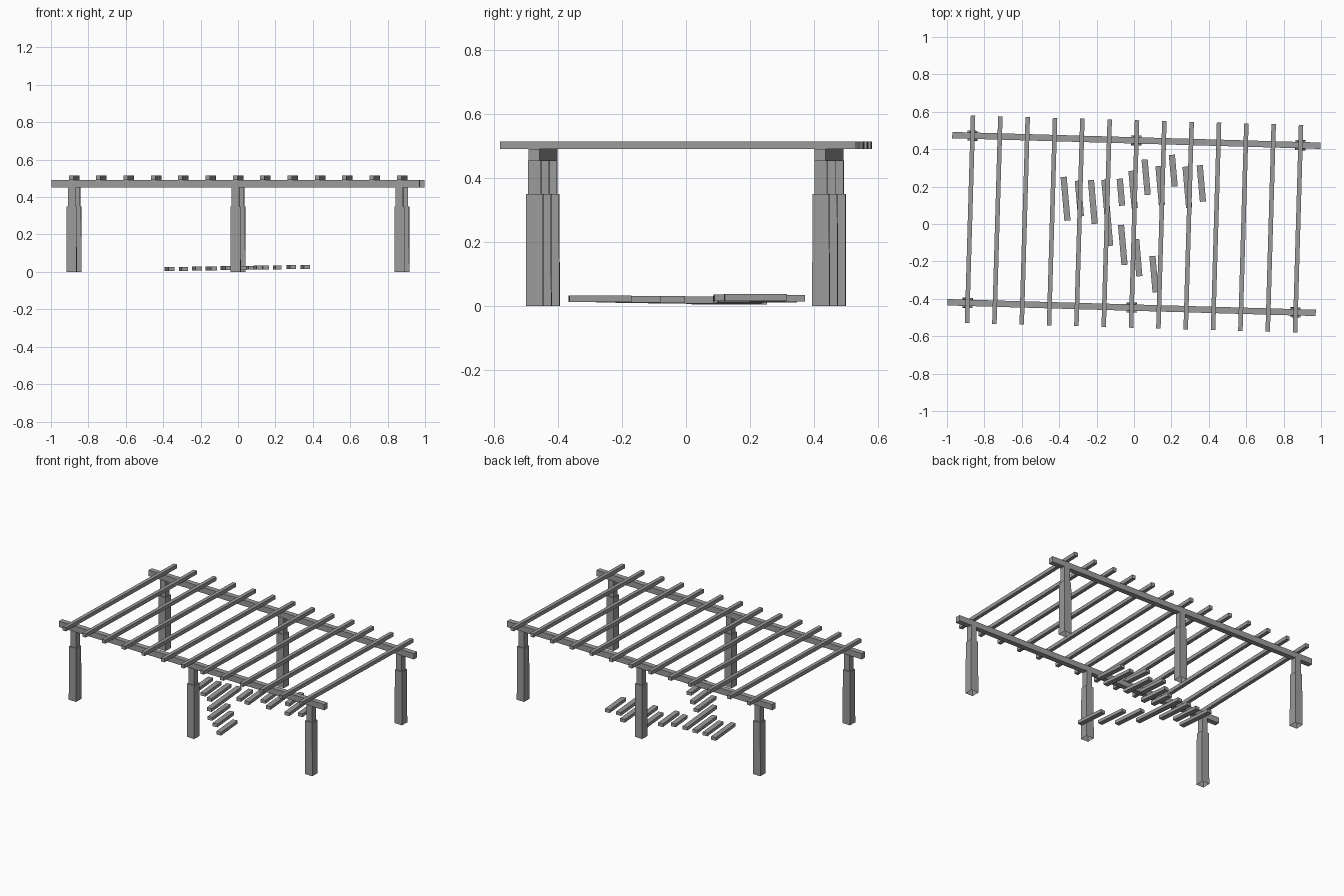
import bpy
import bmesh
import math
from mathutils import Matrix, Vector

cube = bpy.data.objects.get("Cube")
if cube:
    bpy.data.objects.remove(cube, do_unlink=True)

grey = bpy.data.materials.new("weathered_grey")
grey.use_nodes = True
colour = (0.33, 0.33, 0.33, 1)
grey.diffuse_color = colour
grey.node_tree.nodes["Principled BSDF"].inputs["Base Color"].default_value = colour

TURN = Matrix.Rotation(math.radians(-1.65), 4, "Z")   # whole frame is slightly turned


def make(name, bm, matrix):
    mesh = bpy.data.meshes.new(name)
    bmesh.ops.recalc_face_normals(bm, faces=bm.faces)
    bm.to_mesh(mesh)
    bm.free()
    mesh.materials.append(grey)
    obj = bpy.data.objects.new(name, mesh)
    obj.matrix_world = matrix
    bpy.context.collection.objects.link(obj)
    return obj


def box(name, centre, size, frame=Matrix.Identity(4), spin=0):
    bm = bmesh.new()
    bmesh.ops.create_cube(bm, size=1)
    bmesh.ops.scale(bm, vec=size, verts=bm.verts)
    return make(name, bm, frame @ Matrix.Translation(centre) @ Matrix.Rotation(spin, 4, "Z"))


def post(name, x, y):
    # square stepped profile, open underneath
    bm = bmesh.new()
    rings = []
    for half, z in ((0.027, 0), (0.026, 0.35), (0.02, 0.35), (0.02, 0.455)):
        rings.append([bm.verts.new((sx * half, sy * half, z))
                      for sx, sy in ((-1, -1), (1, -1), (1, 1), (-1, 1))])
    for low, high in zip(rings, rings[1:]):
        for i in range(4):
            j = (i + 1) % 4
            bm.faces.new((low[i], low[j], high[j], high[i]))
    bm.faces.new(rings[-1])
    return make(name, bm, TURN @ Matrix.Translation((x, y, 0)))


# posts and long beams
for side, y in (("front", -0.447), ("back", 0.447)):
    for place, x in (("right", -0.877), ("middle", 0), ("left", 0.877)):
        post(f"{side}_{place}_post", x, y)
    box(f"{side}_beam", Vector((0, y, 0.471)), (1.97, 0.034, 0.038), TURN)

# cross rafters
for i in range(13):
    box(f"rafter_{i + 1}", Vector((-0.877 + 0.1462 * i, 0, 0.502)),
        (0.024, 1.11, 0.024), TURN)

# path planks: centre x, centre y, length
planks = [(-0.366, 0.135, 0.235), (-0.292, 0.137, 0.19), (-0.22, 0.118, 0.235),
          (-0.143, 0.06, 0.355), (-0.07, 0.17, 0.145), (-0.005, 0.185, 0.2),
          (0.065, 0.25, 0.19), (0.14, 0.205, 0.21), (0.21, 0.285, 0.17),
          (0.285, 0.197, 0.22), (0.36, 0.217, 0.195), (-0.06, -0.112, 0.215),
          (0.02, -0.18, 0.2), (0.107, -0.268, 0.195)]
for i, (x, y, length) in enumerate(planks):
    box(f"path_plank_{i + 1}", Vector((x, y, 0.021 + 0.016 * x)),
        (0.033, length, 0.021), spin=math.radians(5))
